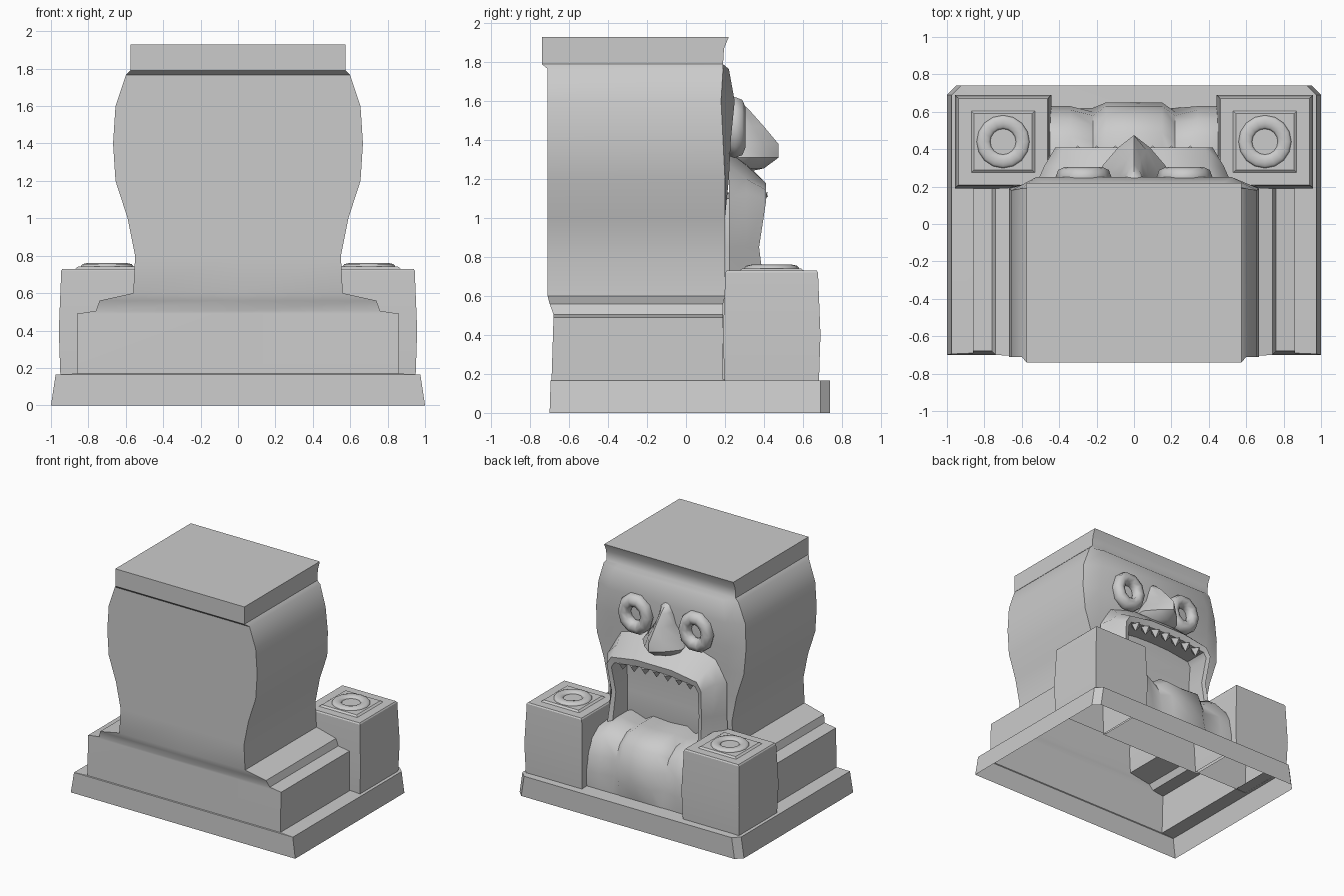
import bpy, bmesh, math

if "Cube" in bpy.data.objects:
    bpy.data.objects.remove(bpy.data.objects["Cube"])


def smooth(obj, deg=32):
    bpy.ops.object.select_all(action='DESELECT')
    obj.select_set(True)
    bpy.context.view_layer.objects.active = obj
    bpy.ops.object.shade_smooth_by_angle(angle=math.radians(deg))


def loft(name, rings, closed=True, cap_top=False, cap_ends=False, skip=(), deg=32):
    """Join equal-length point rows with quads; skip = (row, column) quads to leave open."""
    bm = bmesh.new()
    rows = [[bm.verts.new(p) for p in ring] for ring in rings]
    n = len(rows[0])
    for i in range(len(rows) - 1):
        for j in range(n if closed else n - 1):
            k = (j + 1) % n
            if (i, j) not in skip:
                bm.faces.new((rows[i][j], rows[i][k], rows[i + 1][k], rows[i + 1][j]))
    if cap_top or cap_ends:
        bm.faces.new(rows[-1])
    if cap_ends:
        bm.faces.new(rows[0])
    bmesh.ops.recalc_face_normals(bm, faces=bm.faces)
    mesh = bpy.data.meshes.new(name)
    bm.to_mesh(mesh)
    bm.free()
    obj = bpy.data.objects.new(name, mesh)
    bpy.context.collection.objects.link(obj)
    smooth(obj, deg)
    return obj


def ring_torus(name, loc, major, minor, scale, rot=(0, 0, 0), seg=12):
    bpy.ops.mesh.primitive_torus_add(location=loc, rotation=rot, major_radius=major,
                                     minor_radius=minor, major_segments=seg, minor_segments=8)
    obj = bpy.context.object
    obj.name = name
    obj.scale = scale
    smooth(obj, 65)


def tooth(loc, r, h):
    bpy.ops.mesh.primitive_cone_add(vertices=4, radius1=r, radius2=0, depth=h, location=loc,
                                    rotation=(math.pi, 0, 0))
    bpy.context.object.name = "upper_tooth"


# Hollow body: base step, shoulders, head and cap (half width, z, face y, brow bulge, rear y)
rows = [(1.0, 0, .74, 0, -.70), (.975, .165, .74, 0, -.695), (.86, .17, .60, 0, -.69),
        (.86, .171, .19, 0, -.69), (.86, .49, .19, 0, -.68), (.76, .505, .19, 0, -.68),
        (.74, .56, .19, 0, -.70), (.56, .60, .20, 0, -.71), (.55, .80, .20, 0, -.71),
        (.59, 1.0, .20, 0, -.71), (.655, 1.2, .20, .02, -.71), (.668, 1.4, .19, .04, -.71),
        (.655, 1.6, .18, .07, -.71), (.60, 1.765, .19, .03, -.71),
        (.575, 1.79, .19, 0, -.74), (.575, 1.87, .195, 0, -.74), (.575, 1.93, .22, 0, -.74)]
rings = []
for w, z, yf, bulge, yb in rows:
    front_x = w - .05 if z < .169 else w * .8
    front_y = yf - .05 if z < .169 else yf
    rings.append([(w, front_y, z), (front_x, yf + bulge, z), (-front_x, yf + bulge, z),
                  (-w, front_y, z), (-w, yb, z), (0, yb, z), (w, yb, z)])
loft("stone_body", rings, cap_top=True, skip={(2, 0), (2, 1), (2, 2)}, deg=40)

# Raised frame round the open mouth: half arches mirrored, swept from face to lip to inside
arches = [
    (.22, [(.53, .58), (.52, .85), (.52, 1.10), (.42, 1.27), (.20, 1.34), (0, 1.34)]),
    (.31, [(.48, .58), (.45, .85), (.48, 1.12), (.40, 1.20), (.18, 1.27), (0, 1.28)]),
    (.41, [(.42, .58), (.40, .85), (.42, 1.08), (.38, 1.145), (.16, 1.18), (0, 1.18)]),
    (.40, [(.38, .58), (.37, .85), (.385, 1.06), (.36, 1.10), (.16, 1.125), (0, 1.13)]),
    (.20, [(.38, .58), (.38, .85), (.39, 1.06), (.36, 1.10), (.16, 1.125), (0, 1.13)])]
lip_rows = []
for y, half in arches:
    full = half + [(-x, z) for x, z in half[-2::-1]]
    # side posts pinch in slightly halfway down
    lip_rows.append([(x, y - (.035 if abs(z - .85) < .01 and y > .35 else 0), z) for x, z in full])
loft("mouth_frame", lip_rows, closed=False, deg=45)

# Short jagged teeth
for i in range(7):
    x = (i - 3) * .1
    tooth((x, .375, 1.1 - .006 * abs(i - 3)), .045, .06)

# Lower jaw and tongue: profile carried across x, middle part pushed out
jaw = [(.62, .16), (.63, .30), (.61, .43), (.56, .52), (.47, .585), (.34, .60), (.19, .60)]
jaw_rows = []
for x, dy, dz in [(-.47, 0, 0), (-.34, 0, .05), (-.22, -.03, .01), (-.15, .02, .05), (0, .02, .04),
                  (.15, .02, .05), (.22, -.03, .01), (.34, 0, .05), (.47, 0, 0)]:
    jaw_rows.append([(x, y + (dy if 0 < i < 6 else 0), z + (dz if i > 2 else 0))
                     for i, (y, z) in enumerate(jaw)] + [(x, .19, .16)])
loft("lower_jaw", jaw_rows, cap_ends=True, skip={(i, 7) for i in range(8)}, deg=50)

# Nose: (z, half width, y of side, y of ridge)
nose = [(1.62, .06, .22, .25), (1.56, .055, .24, .32), (1.47, .075, .26, .40),
        (1.38, .13, .28, .475), (1.31, .17, .31, .475), (1.255, .14, .29, .40), (1.24, .08, .24, .33)]
loft("nose", [[(w, .18, z), (w, ys, z), (w * .5, ys * .4 + yr * .6, z), (0, yr, z),
               (-w * .5, ys * .4 + yr * .6, z), (-w, ys, z), (-w, .18, z)]
              for z, w, ys, yr in nose], cap_ends=True, deg=55)

for s in (-1, 1):
    # Eye socket ring
    ring_torus("eye_ring", (s * .27, .25, 1.465), .1, .05, (1, 1.1, 1.1),
               (math.pi / 2, 0, 0), seg=10)

    # Corner pedestal with stepped top (half size, z)
    cx, cy = s * .70, .44
    steps = [(.25, .165), (.258, .40), (.245, .72), (.238, .73), (.17, .73), (.155, .742)]
    loft("pedestal", [[(cx + a * h, cy + b * h * .97, z)
                       for a, b in ((1, 1), (-1, 1), (-1, -1), (1, -1))]
                      for h, z in steps], cap_top=True, deg=25)
    ring_torus("pedestal_ring", (cx, cy, .74), .105, .038, (1, 1, .55), seg=16)
